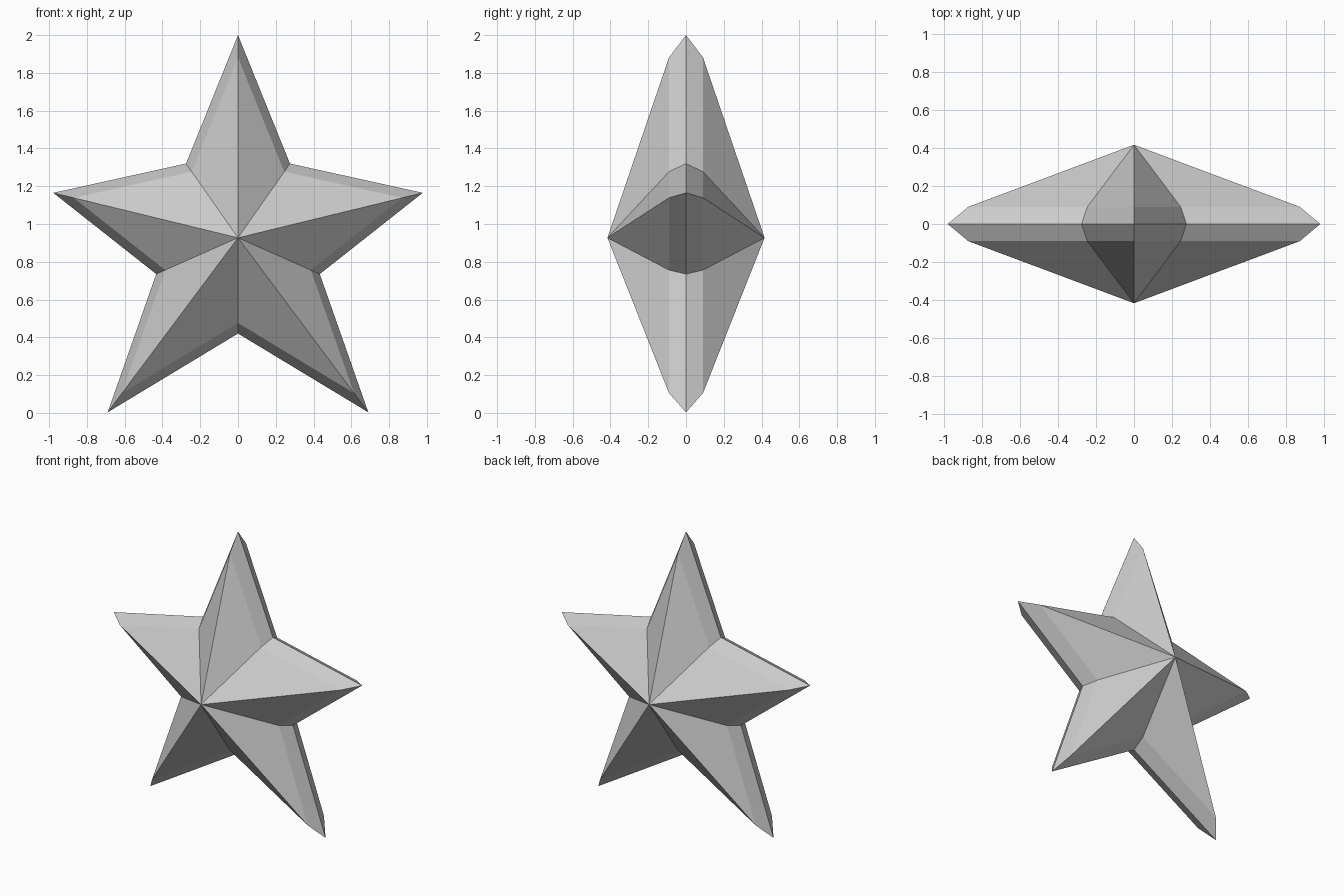
import bpy
import bmesh

if "Cube" in bpy.data.objects:
    bpy.data.objects.remove(bpy.data.objects["Cube"])

CENTRE_Z = 0.927   # height of the front and back peaks
PEAK_Y = 0.416     # how far the peaks stand out
RIM_Y = 0.09       # half-width of the bevelled rim
RIM_SCALE = 0.89   # size of the bevel outline against the silhouette

# Right half of the silhouette (x, z), from top tip to bottom notch
half = [(0, 2.0), (0.275, 1.32), (0.978, 1.165),
        (0.433, 0.735), (0.69, 0.003), (0, 0.42)]
outline = half + [(-x, z) for x, z in reversed(half[1:-1])]

bm = bmesh.new()


def ring(y, scale):
    """Star outline at depth y, scaled about the peak axis."""
    return [bm.verts.new((x * scale, y, CENTRE_Z + (z - CENTRE_Z) * scale))
            for x, z in outline]


# Widest outline in the middle, bevelled rim and faceted peak on each side
middle = ring(0, 1)
for side in (-1, 1):
    rim = ring(side * RIM_Y, RIM_SCALE)
    peak = bm.verts.new((0, side * PEAK_Y, CENTRE_Z))
    for i in range(len(outline)):
        j = (i + 1) % len(outline)
        bm.faces.new((middle[i], middle[j], rim[j], rim[i]))
        bm.faces.new((rim[i], rim[j], peak))

bmesh.ops.recalc_face_normals(bm, faces=bm.faces)
mesh = bpy.data.meshes.new("star")
bm.to_mesh(mesh)
bm.free()
bpy.context.collection.objects.link(bpy.data.objects.new("star", mesh))
